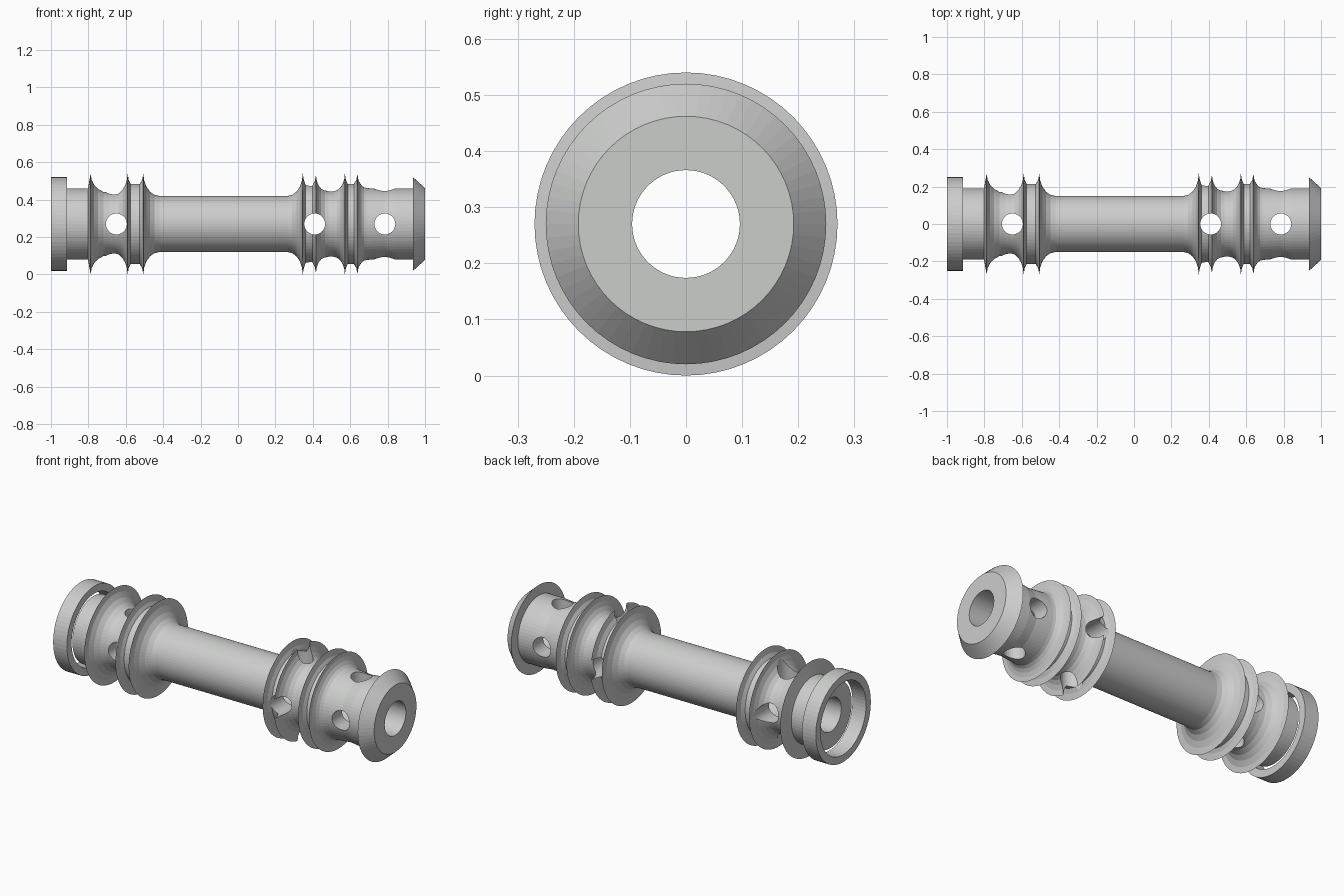
import bpy
import bmesh
from math import cos, sin, pi, radians
from mathutils import Matrix

if "Cube" in bpy.data.objects:
    bpy.data.objects.remove(bpy.data.objects["Cube"], do_unlink=True)

AXIS = 0.27      # height of the spool axis, also the fin radius
BORE = 0.096
PORT = 0.056
SIDES = 64

steel = bpy.data.materials.new("light grey steel")
steel.use_nodes = True
GREY = (0.6, 0.61, 0.6, 1)
steel.diffuse_color = GREY
steel.node_tree.nodes["Principled BSDF"].inputs["Base Color"].default_value = GREY


def add_object(name, bm):
    bmesh.ops.recalc_face_normals(bm, faces=bm.faces)
    mesh = bpy.data.meshes.new(name)
    bm.to_mesh(mesh)
    bm.free()
    mesh.materials.append(steel)
    obj = bpy.data.objects.new(name, mesh)
    bpy.context.collection.objects.link(obj)
    return obj


def lathe(name, outline):
    """Spin a closed (x, radius) outline around the long axis."""
    bm = bmesh.new()
    rings = []
    for i in range(SIDES):
        a = 2 * pi * i / SIDES
        rings.append([bm.verts.new((x, r * cos(a), AXIS + r * sin(a))) for x, r in outline])
    for i in range(SIDES):
        a, b = rings[i], rings[(i + 1) % SIDES]
        for j in range(len(outline)):
            k = (j + 1) % len(outline)
            bm.faces.new((a[j], a[k], b[k], b[j]))
    return add_object(name, bm)


def flare(x0, r0, x1, r1, steps=5):
    """Concave quarter curve, flat at (x0, r0) and steep at the fin tip (x1, r1)."""
    return [(x0 + (x1 - x0) * sin(t), r0 + (r1 - r0) * (1 - cos(t)))
            for t in (pi / 2 * i / steps for i in range(steps + 1))]


def fall(x0, r0, x1, r1):
    """Flare running down from a fin tip at (x0, r0)."""
    return flare(x1, r1, x0, r0)[::-1]


def groove(xa, xb, r):
    """Narrow ring groove between two fin tips."""
    return [(xa + 0.006, 0.235), (xa + 0.016, r), (xb - 0.02, r), (xb - 0.007, 0.235)]


# Spool body: sleeve end, finned lands, slim shaft, finned lands, flanged end
outer = [(-0.92, 0.19), (-0.803, 0.19), (-0.798, 0.215)]
outer += fall(-0.788, AXIS, -0.69, 0.167)
outer += flare(-0.66, 0.167, -0.59, AXIS)
outer += groove(-0.59, -0.506, 0.214)
outer += fall(-0.506, AXIS, -0.42, 0.15)
outer += flare(0.265, 0.15, 0.346, AXIS)
outer += groove(0.346, 0.417, 0.21)
outer += fall(0.417, AXIS, 0.485, 0.175)
outer += flare(0.51, 0.175, 0.571, AXIS)
outer += groove(0.571, 0.639, 0.214)
outer += fall(0.639, AXIS, 0.69, 0.192)
outer += [(0.785, 0.184), (0.84, 0.19), (0.936, 0.19), (0.936, 0.25), (1, 0.192)]
body = lathe("spool_body", outer + [(1, BORE), (-0.92, BORE)])

# Loose collar around the sleeve end
lathe("end_collar", [(-1, 0.25), (-0.913, 0.25), (-0.913, 0.207), (-1, 0.207)])

# Cross ports drilled through the lands in both directions
for x in (-0.65, 0.41, 0.785):
    for angle in (0, 90):
        bm = bmesh.new()
        place = Matrix.Translation((x, 0, AXIS)) @ Matrix.Rotation(radians(angle), 4, "X")
        bmesh.ops.create_cone(bm, cap_ends=True, segments=32, radius1=PORT,
                              radius2=PORT, depth=1, matrix=place)
        cutter = add_object("port_cutter", bm)
        cutter.hide_render = True
        cut = body.modifiers.new("port", "BOOLEAN")
        cut.operation = "DIFFERENCE"
        cut.solver = "EXACT"
        cut.object = cutter
        bpy.context.view_layer.objects.active = body
        bpy.ops.object.modifier_apply(modifier=cut.name)
        bpy.data.objects.remove(cutter, do_unlink=True)
